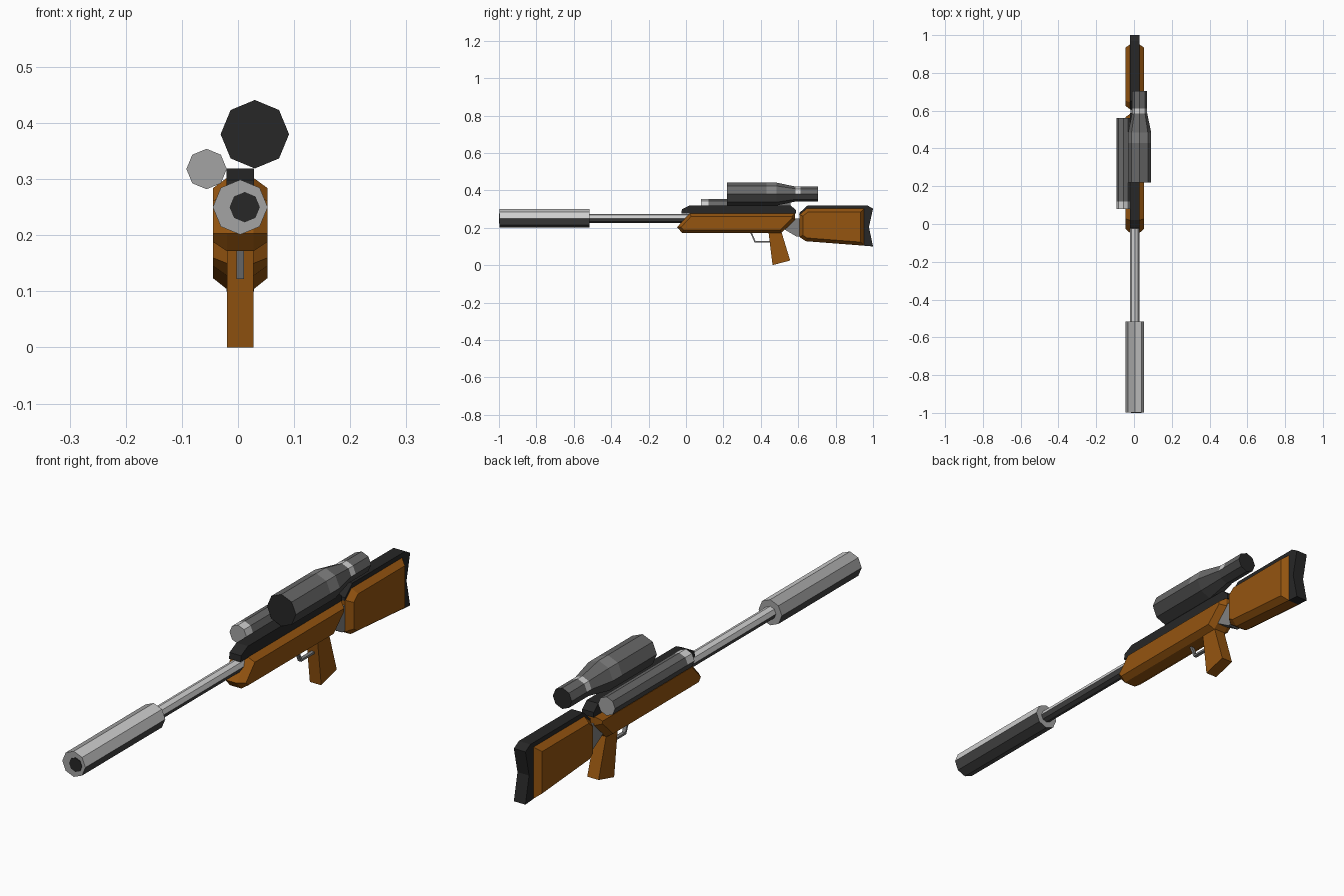
import bpy, bmesh, math

if "Cube" in bpy.data.objects:
    bpy.data.objects.remove(bpy.data.objects["Cube"])

CX = 0.004  # centre line of the gun body


def material(name, r, g, b):
    m = bpy.data.materials.new(name)
    m.diffuse_color = (r, g, b, 1)
    m.use_nodes = True
    m.node_tree.nodes["Principled BSDF"].inputs["Base Color"].default_value = m.diffuse_color
    return m


WOOD = material("wood brown", 0.30, 0.09, 0.005)
BLACK = material("matte black", 0.02, 0.02, 0.02)
CHARCOAL = material("charcoal", 0.06, 0.06, 0.06)
GREY = material("dark grey", 0.14, 0.14, 0.14)
MID = material("mid grey", 0.22, 0.22, 0.22)
SATIN = material("satin steel", 0.37, 0.37, 0.37)
LIGHT = material("light steel", 0.62, 0.62, 0.62)
METALS = [BLACK, CHARCOAL, GREY, MID, SATIN, LIGHT]


def finish(name, bm, mats):
    me = bpy.data.meshes.new(name)
    bm.to_mesh(me)
    bm.free()
    for m in mats:
        me.materials.append(m)
    ob = bpy.data.objects.new(name, me)
    bpy.context.collection.objects.link(ob)
    return ob


def slab(name, outline, half, mat, inset=0, depth=0):
    """Side outline (y, z) extruded across x; optional raised, chamfered sides."""
    bm = bmesh.new()
    base = bm.faces.new([bm.verts.new((CX - half, y, z)) for y, z in outline])
    ext = bmesh.ops.extrude_face_region(bm, geom=[base])["geom"]
    bmesh.ops.translate(bm, vec=(2 * half, 0, 0),
                        verts=[v for v in ext if isinstance(v, bmesh.types.BMVert)])
    bmesh.ops.recalc_face_normals(bm, faces=bm.faces)
    if inset:
        sides = [f for f in bm.faces if abs(f.normal.x) > 0.9]
        bmesh.ops.inset_individual(bm, faces=sides, thickness=inset,
                                   depth=depth, use_even_offset=True)
    return finish(name, bm, [mat])


def tube(name, x, z, rings, bands, end, left=None, under=CHARCOAL, sides=8):
    """Octagonal tube along y from (y, radius) rings. Each band has its own metal;
    the lower half has the 'under' metal and the left upper half may differ."""
    bm = bmesh.new()
    loops = []
    for y, r in rings:
        loops.append([bm.verts.new((x + r * math.cos(2 * math.pi * i / sides), y,
                                    z + r * math.sin(2 * math.pi * i / sides)))
                      for i in range(sides)])
    for k in range(len(loops) - 1):
        a, b = loops[k], loops[k + 1]
        for i in range(sides):
            j = (i + 1) % sides
            f = bm.faces.new((a[i], a[j], b[j], b[i]))
            metal = bands[k]
            if i >= sides // 2:
                metal = under
            elif left and i >= sides // 4:
                metal = left
            f.material_index = METALS.index(metal)
    for loop in (loops[0], loops[-1]):
        bm.faces.new(loop).material_index = METALS.index(end)
    bmesh.ops.recalc_face_normals(bm, faces=bm.faces)
    return finish(name, bm, METALS)


# Barrel, two-tone suppressor and muzzle opening
tube("barrel", CX, 0.25, [(-0.52, 0.024), (0.05, 0.024)], [LIGHT], LIGHT)
tube("suppressor", CX, 0.25, [(-0.998, 0.049), (-0.515, 0.049)], [LIGHT], SATIN, left=SATIN)
tube("muzzle_hole", CX + 0.008, 0.25, [(-1.0, 0.027), (-0.995, 0.027)], [BLACK], BLACK)

# Wooden receiver body with chamfered sides, and pistol grip
slab("body", [(-0.048, 0.203), (0.02, 0.277), (0.583, 0.277), (0.583, 0.243),
              (0.51, 0.172), (-0.02, 0.172)], 0.024, WOOD, 0.016, 0.0245)
slab("grip", [(0.44, 0.185), (0.463, 0.0), (0.557, 0.025), (0.505, 0.195)], 0.024, WOOD)

# Black top rail
slab("top_rail", [(-0.025, 0.275), (-0.022, 0.298), (0.02, 0.319), (0.56, 0.319),
                  (0.587, 0.295), (0.587, 0.275)], 0.0245, BLACK)

# Grey link between body and stock
slab("stock_link", [(0.52, 0.195), (0.575, 0.25), (0.62, 0.25), (0.62, 0.155),
                    (0.592, 0.152)], 0.023, MID)

# Stock: wood core, black cheek strip and butt pad
slab("stock", [(0.607, 0.27), (0.645, 0.302), (0.952, 0.302), (0.952, 0.104),
               (0.64, 0.128), (0.607, 0.15)], 0.024, WOOD, 0.018, 0.0245)
slab("cheek_strip", [(0.605, 0.268), (0.607, 0.28), (0.65, 0.319), (0.96, 0.319),
                     (0.96, 0.298), (0.65, 0.298), (0.615, 0.265)], 0.0245, BLACK)
slab("butt_pad", [(0.95, 0.319), (0.97, 0.319), (1.0, 0.302), (0.978, 0.203),
                  (1.0, 0.1), (0.95, 0.104)], 0.0245, BLACK)

# Trigger guard
slab("trigger_guard", [(0.343, 0.175), (0.366, 0.122), (0.452, 0.122), (0.452, 0.13),
                       (0.371, 0.13), (0.352, 0.175)], 0.007, MID)

# Telescopic sight with dark lenses and lighter rings
tube("scope", 0.03, 0.38,
     [(0.22, 0.061), (0.43, 0.061), (0.485, 0.061), (0.585, 0.04), (0.612, 0.04), (0.705, 0.04)],
     [GREY, MID, GREY, LIGHT, GREY], BLACK)

# Side-mounted tube with light front collar
tube("side_tube", -0.056, 0.318, [(0.08, 0.036), (0.12, 0.036), (0.56, 0.036)],
     [LIGHT, GREY], SATIN)
